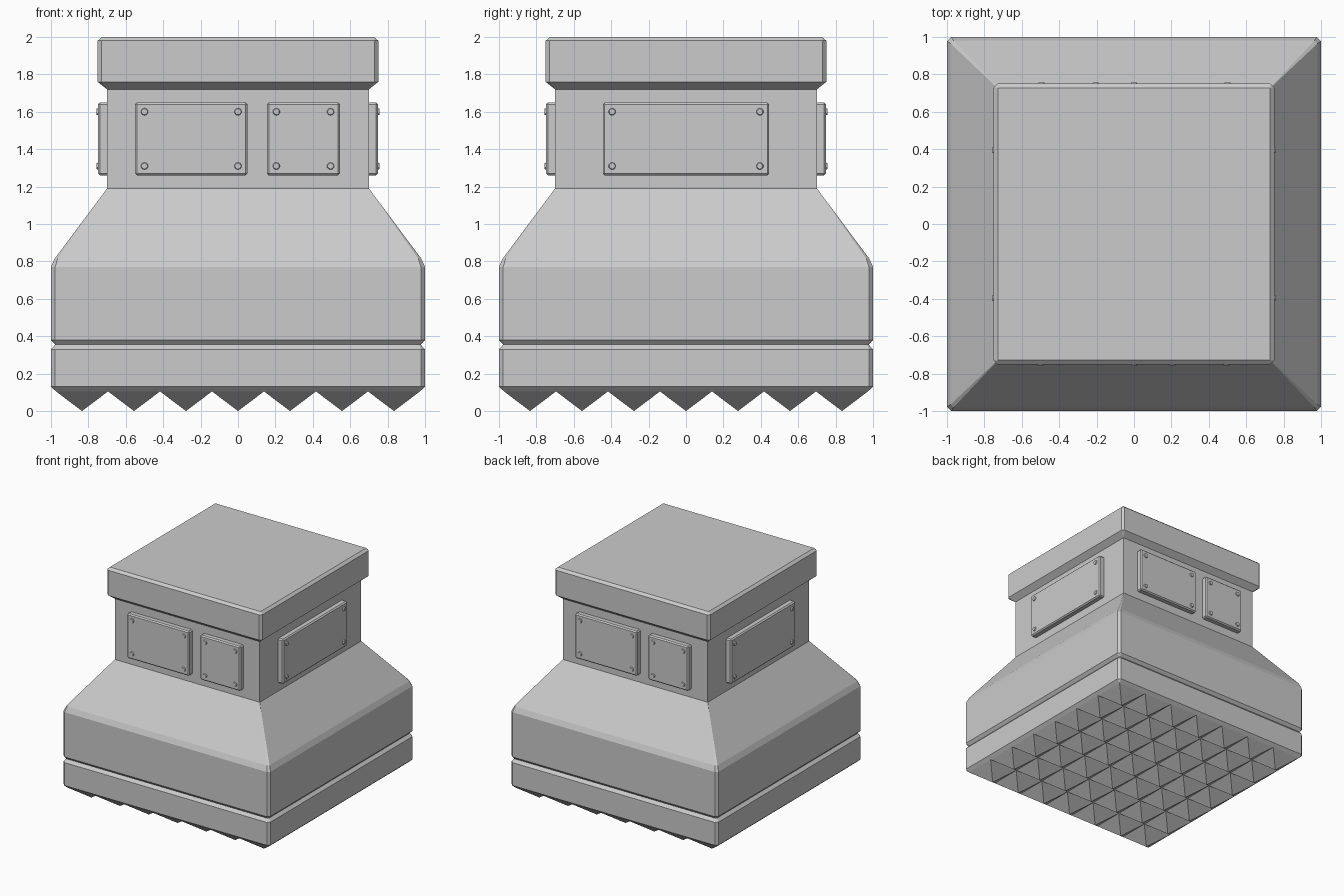
import bpy, bmesh, math
from mathutils import Matrix, Vector

if "Cube" in bpy.data.objects:
    bpy.data.objects.remove(bpy.data.objects["Cube"])


def finish(name, bm):
    bmesh.ops.remove_doubles(bm, verts=bm.verts, dist=1e-5)
    bmesh.ops.recalc_face_normals(bm, faces=bm.faces)
    mesh = bpy.data.meshes.new(name)
    bm.to_mesh(mesh)
    bm.free()
    obj = bpy.data.objects.new(name, mesh)
    bpy.context.collection.objects.link(obj)
    return obj


def square_loft(name, rings, cap_bottom=True):
    """Stack square rings (half width, corner chamfer, z) into a solid."""
    bm = bmesh.new()
    loops = []
    for h, c, z in rings:
        k = h - c
        pts = [(h, -k), (h, k), (k, h), (-k, h), (-h, k), (-h, -k), (-k, -h), (k, -h)]
        loops.append([bm.verts.new((x, y, z)) for x, y in pts])
    for a, b in zip(loops, loops[1:]):
        for i in range(8):
            j = (i + 1) % 8
            bm.faces.new((a[i], a[j], b[j], b[i]))
    bm.faces.new(loops[-1])
    if cap_bottom:
        bm.faces.new(loops[0])
    return finish(name, bm)


# Main body: grooved base, sloped shoulder, neck and overhanging cap
square_loft("body", [
    (0.973, 0, 0.105), (1.0, 0.022, 0.13), (1.0, 0.022, 0.33),
    (0.977, 0.008, 0.355), (1.0, 0.022, 0.38), (1.0, 0.022, 0.77),
    (0.98, 0.016, 0.815), (0.70, 0, 1.19), (0.70, 0, 1.72),
    (0.75, 0.02, 1.76), (0.75, 0.02, 1.98), (0.728, 0, 2.0)], cap_bottom=False)

# Sole studs: 7 x 7 grid of downward pyramids closing the underside
bm = bmesh.new()
n, half, top = 7, 0.973, 0.105
step = 2 * half / n
grid = [[bm.verts.new((-half + i * step, -half + j * step, top))
         for j in range(n + 1)] for i in range(n + 1)]
for i in range(n):
    for j in range(n):
        tip = bm.verts.new((-half + (i + .5) * step, -half + (j + .5) * step, 0))
        q = [grid[i][j], grid[i + 1][j], grid[i + 1][j + 1], grid[i][j + 1]]
        for k in range(4):
            bm.faces.new((q[k], tip, q[(k + 1) % 4]))
finish("sole_studs", bm)


def panel(name, x0, x1, angle):
    """Bevelled plate with four rivets on the front of the neck, turned about z."""
    z0, z1 = 1.26, 1.65
    turn = Matrix.Rotation(angle, 4, 'Z')
    bm = bmesh.new()
    place = (turn @ Matrix.Translation(((x0 + x1) / 2, -0.715, (z0 + z1) / 2))
             @ Matrix.Diagonal((x1 - x0, 0.065, z1 - z0, 1)))
    bmesh.ops.create_cube(bm, size=1, matrix=place)
    bmesh.ops.bevel(bm, geom=bm.edges[:], offset=0.01, segments=1, affect='EDGES')
    finish(name, bm)
    bm = bmesh.new()
    for x in (x0 + 0.05, x1 - 0.05):
        for z in (z0 + 0.05, z1 - 0.05):
            bmesh.ops.create_cone(
                bm, cap_ends=True, segments=10, radius1=0.024, radius2=0.016, depth=0.02,
                matrix=turn @ Matrix.Translation((x, -0.746, z))
                @ Matrix.Rotation(math.pi / 2, 4, 'X'))
    finish(name + "_rivets", bm)


# Neck panels: a pair on front and back, one wide panel on each side
for label, a in (("front", 0), ("back", math.pi)):
    panel(label + "_wide_panel", -0.55, 0.05, a)
    panel(label + "_small_panel", 0.155, 0.545, a)
for label, a in (("right", math.pi / 2), ("left", -math.pi / 2)):
    panel(label + "_panel", -0.445, 0.445, a)
